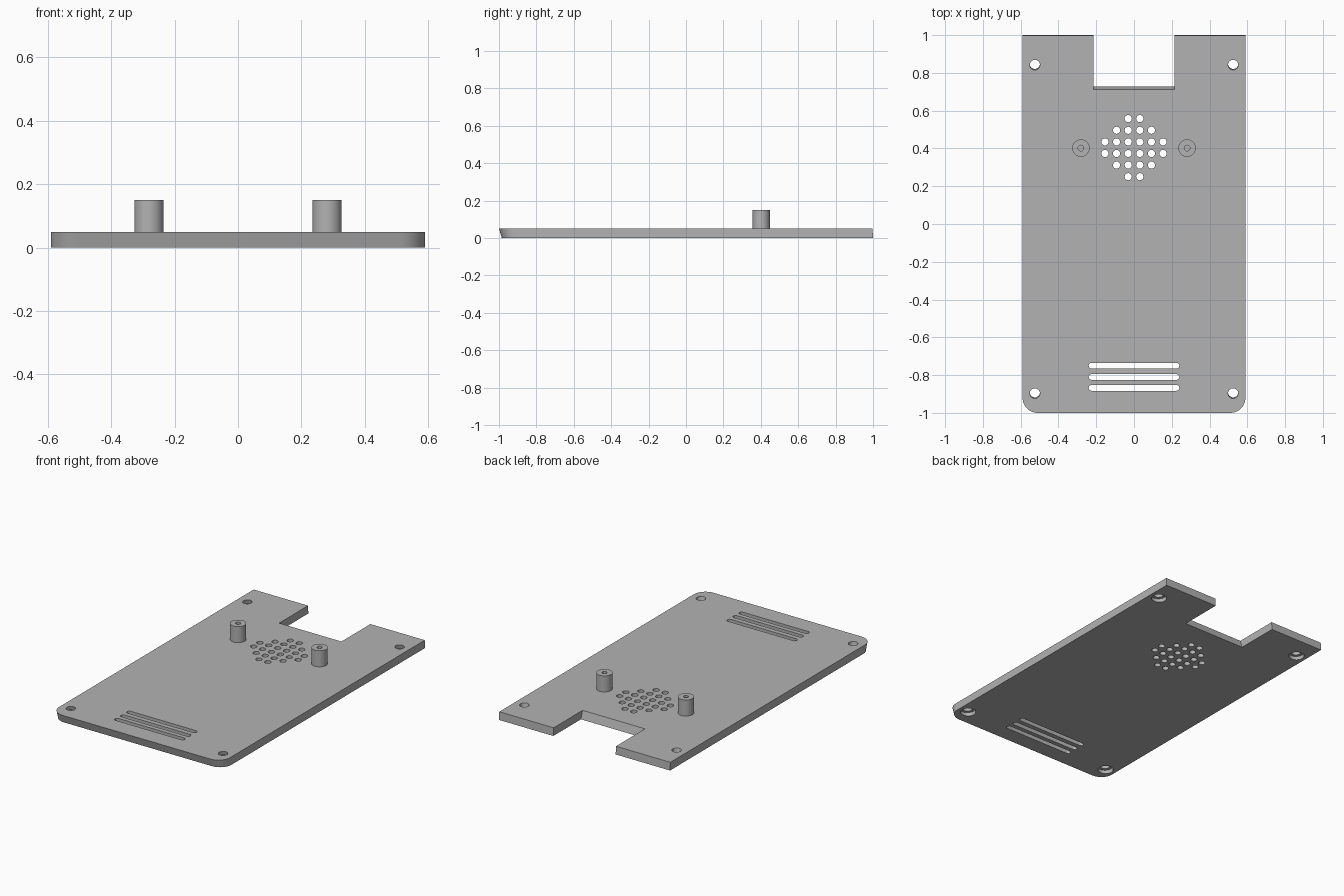
import bpy, bmesh
from math import cos, sin, pi

cube = bpy.data.objects.get("Cube")
if cube:
    bpy.data.objects.remove(cube)

grey = bpy.data.materials.new("plain grey")
grey.use_nodes = True
colour = (0.45, 0.45, 0.45, 1)
grey.diffuse_color = colour
grey.node_tree.nodes["Principled BSDF"].inputs["Base Color"].default_value = colour

THICK = 0.05


def arc(cx, cy, r, start, end, steps):
    return [(cx + r * cos(start + (end - start) * i / steps),
             cy + r * sin(start + (end - start) * i / steps)) for i in range(steps + 1)]


def circle(cx, cy, r, steps=32):
    return arc(cx, cy, r, 0, 2 * pi, steps)[:-1]


def stack(bm, layers):
    """Closed solid through matching outlines, given as (outline, z)."""
    rings = [[bm.verts.new((x, y, z)) for x, y in outline] for outline, z in layers]
    for a, b in zip(rings, rings[1:]):
        for i in range(len(a)):
            j = (i + 1) % len(a)
            bm.faces.new((a[i], a[j], b[j], b[i]))
    bm.faces.new(rings[0][::-1])
    bm.faces.new(rings[-1])


def finish(name, bm):
    bmesh.ops.recalc_face_normals(bm, faces=bm.faces)
    mesh = bpy.data.meshes.new(name)
    bm.to_mesh(mesh)
    bm.free()
    mesh.materials.append(grey)
    obj = bpy.data.objects.new(name, mesh)
    bpy.context.collection.objects.link(obj)
    return obj


def smooth(obj):
    bpy.ops.object.select_all(action="DESELECT")
    obj.select_set(True)
    bpy.context.view_layer.objects.active = obj
    bpy.ops.object.shade_smooth_by_angle(angle=0.6)


def plate_outline(front, notch, back):
    half, gap, r = 0.59, 0.215, 0.08
    return (arc(-half + r, front + r, r, pi, 1.5 * pi, 10)
            + arc(half - r, front + r, r, 1.5 * pi, 2 * pi, 10)
            + [(half, back), (gap, back), (gap, notch),
               (-gap, notch), (-gap, back), (-half, back)])


# Flat plate with slanted front, notch and back walls
bm = bmesh.new()
stack(bm, [(plate_outline(-0.985, 0.728, 1.0), 0),
           (plate_outline(-1.0, 0.712, 0.997), THICK)])
plate = finish("back_plate", bm)

# Cutters for all openings
bm = bmesh.new()
low, high = -0.02, THICK + 0.02

# Round speaker grille
for i in range(6):
    for j in range(6):
        u, v = i - 2.5, j - 2.5
        if abs(u) + abs(v) < 3.5:
            hole = circle(u * 0.0615, 0.404 + v * 0.0615, 0.019, 20)
            stack(bm, [(hole, low), (hole, high)])

# Long rounded slots
for y in (-0.75, -0.81, -0.868):
    slot = (arc(0.225, y, 0.015, -pi / 2, pi / 2, 10)
            + arc(-0.225, y, 0.015, pi / 2, 1.5 * pi, 10))
    stack(bm, [(slot, low), (slot, high)])

# Leaning corner screw holes with a wide recess underneath
for x in (-0.525, 0.525):
    for y in (-0.897, 0.842):
        def ring(r, z):
            return circle(x, y + (THICK - z) * 0.25, r), z
        step = 0.025
        stack(bm, [ring(0.045, low), ring(0.045, step), ring(0.027, step), ring(0.027, high)])

cutter = finish("opening_cutter", bm)
cutter.hide_render = True
cut = plate.modifiers.new("openings", "BOOLEAN")
cut.operation = "DIFFERENCE"
cut.solver = "EXACT"
cut.object = cutter
bpy.context.view_layer.objects.active = plate
bpy.ops.object.modifier_apply(modifier=cut.name)
bpy.data.objects.remove(cutter)
smooth(plate)

# Hollow mounting posts
for side, x in (("left", 0.281), ("right", -0.281)):
    bm = bmesh.new()
    outer, bore = circle(x, 0.402, 0.046, 40), circle(x, 0.402, 0.015, 40)
    stack(bm, [(outer, THICK - 0.005), (outer, 0.15), (bore, 0.15), (bore, 0.06)])
    smooth(finish(side + "_post", bm))
